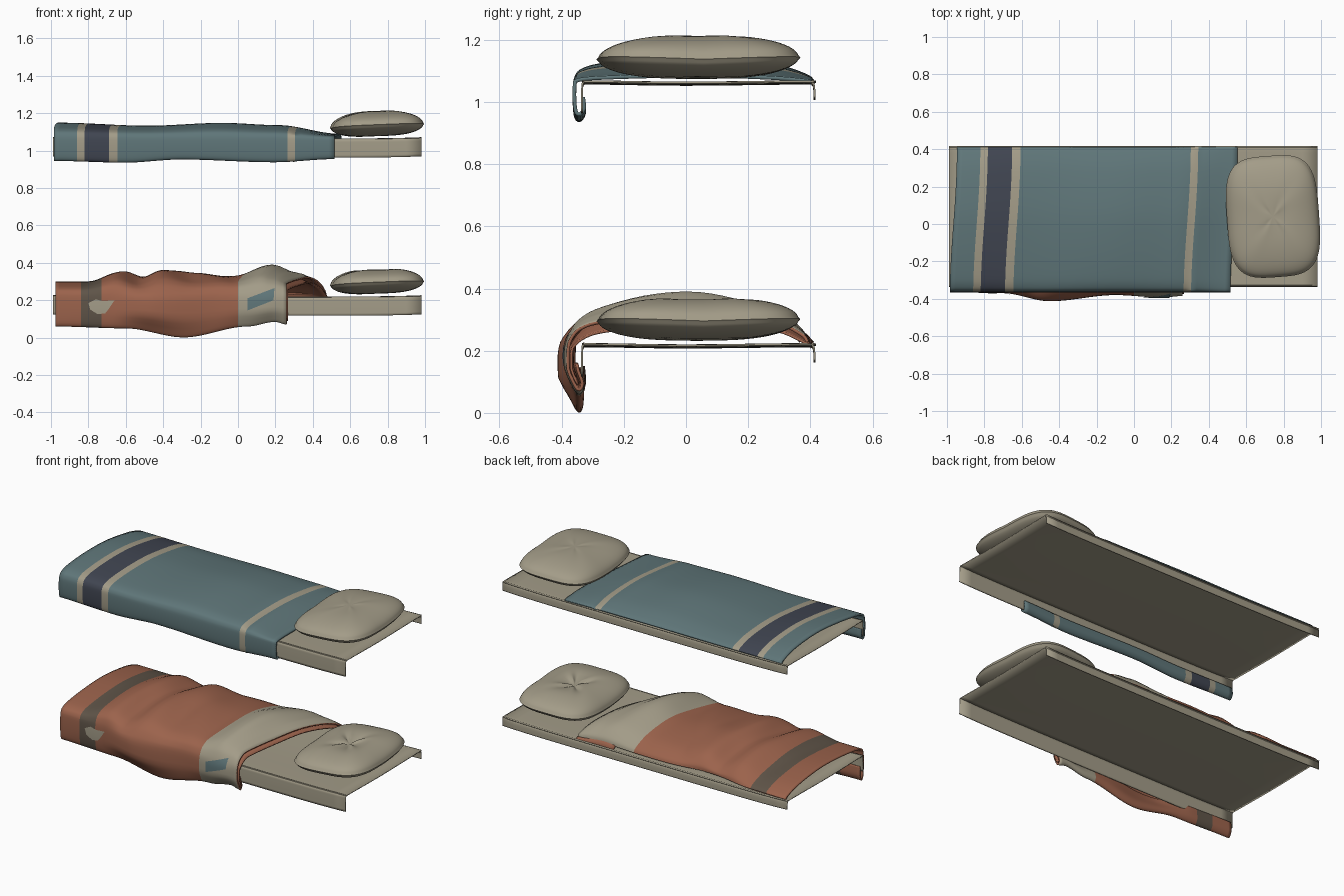
import bpy, bmesh, math
from mathutils import Vector
from mathutils.bvhtree import BVHTree

cube = bpy.data.objects.get("Cube")
if cube:
    bpy.data.objects.remove(cube, do_unlink=True)


def material(name, *srgb):
    color = [((c / 255 + 0.055) / 1.055) ** 2.4 for c in srgb] + [1]
    mat = bpy.data.materials.new(name)
    mat.use_nodes = True
    mat.diffuse_color = color
    mat.node_tree.nodes["Principled BSDF"].inputs["Base Color"].default_value = color
    return mat


BEIGE = material("linen_beige", 163, 156, 136)
SLATE = material("slate_blue", 95, 118, 121)
NAVY = material("dark_navy", 64, 69, 81)
RUST = material("terracotta", 156, 99, 76)
TAUPE = material("brown_taupe", 95, 84, 72)


def smoothstep(t):
    t = min(max(t, 0), 1)
    return t * t * (3 - 2 * t)


def ease(points, x):
    """Smoothly blended height at x along a list of (x, value)."""
    if x <= points[0][0]:
        return points[0][1]
    for (a, va), (b, vb) in zip(points, points[1:]):
        if x <= b:
            return va + (vb - va) * smoothstep((x - a) / (b - a))
    return points[-1][1]


def spline(points, steps):
    """Catmull-Rom samples through 2D points."""
    p = [Vector(q) for q in points]
    p = [p[0]] + p + [p[-1]]
    out = []
    for a, b, c, d in zip(p, p[1:], p[2:], p[3:]):
        for i in range(steps):
            t = i / steps
            out.append((2 * b + (c - a) * t + (2 * a - 5 * b + 4 * c - d) * t * t
                        + (3 * b - a - 3 * c + d) * t ** 3) / 2)
    return out + [p[-1]]


def finish(name, bm, mats, thickness=0):
    mesh = bpy.data.meshes.new(name)
    bm.to_mesh(mesh)
    obj = bpy.data.objects.new(name, mesh)
    bpy.context.collection.objects.link(obj)
    for m in mats:
        mesh.materials.append(m)
    if thickness:
        mod = obj.modifiers.new("thickness", "SOLIDIFY")
        mod.thickness = thickness
        mod.offset = -1
        # inside and rim take the last material
        mod.material_offset = mod.material_offset_rim = len(mats) - 1
    bpy.ops.object.select_all(action="DESELECT")
    bpy.context.view_layer.objects.active = obj
    obj.select_set(True)
    bpy.ops.object.shade_smooth_by_angle(angle=math.radians(50))
    return obj


def cloth(name, columns, section, place, mats, pick, thickness):
    """Sweep a cross-section along x; pick(u) chooses each column's material."""
    bm = bmesh.new()
    grid = [[bm.verts.new(place(u, y, k)) for y, k in section] for u in columns]
    for i in range(len(columns) - 1):
        mid = (columns[i] + columns[i + 1]) / 2
        for j in range(len(section) - 1):
            f = bm.faces.new((grid[i][j], grid[i + 1][j], grid[i + 1][j + 1], grid[i][j + 1]))
            f.material_index = pick(mid)
    bm.normal_update()
    tree = BVHTree.FromBMesh(bm)
    finish(name, bm, mats, thickness)
    return tree


def columns(start, end, count, cuts=()):
    return sorted({start + (end - start) * i / count for i in range(count + 1)} | set(cuts))


# Mattress sheets: shallow tray turned down along both long sides
def sheet(name, deck):
    section = spline([(-.338, -.1), (-.337, -.03), (-.332, -.004), (-.3, 0), (0, -.004),
                      (.38, 0), (.408, -.005), (.415, -.02), (.416, -.055)], 4)

    def place(u, y, k):
        return u, y, deck + k + .008 * abs(u) ** 6
    cloth(name, columns(-.99, .98, 24), section, place, [BEIGE], lambda u: 0, .006)


# Pillows: rounded cushion with a seam lip and a dimpled top
def pillow(name, seam, dimple):
    bm = bmesh.new()
    bmesh.ops.create_uvsphere(bm, u_segments=64, v_segments=32, radius=1)
    turn = math.radians(4)
    for v in bm.verts:
        x, y, z = v.co
        r, a = math.hypot(x, y), math.atan2(y, x)
        rho = r ** .85 * (1.015 if abs(z) < .01 else 1)
        px = .243 * rho * math.copysign(abs(math.cos(a)) ** .57, math.cos(a))
        py = .32 * rho * math.copysign(abs(math.sin(a)) ** .57, math.sin(a))
        h = z * (.078 if z > 0 else .062)
        if z > 0:
            h -= dimple * math.exp(-(r / .28) ** 2) * (1 + .3 * math.cos(5 * a))
            h += .004 * r * (1 - r) * math.sin(5 * a)
        v.co = (.743 + px * math.cos(turn) - py * math.sin(turn),
                .04 + px * math.sin(turn) + py * math.cos(turn),
                seam + h + .04 * px - .012 * (1 - abs(py) / .33) * r)
    finish(name, bm, [BEIGE])


sheet("upper_sheet", 1.062)
sheet("lower_sheet", .217)
pillow("upper_pillow", 1.14, .006)
pillow("lower_pillow", .298, .028)

# Blanket section: hem, front drop, then over the bed (0 hem, 1 deck, 2 crest)
SECTION = spline([(-.325, .55), (-.322, .2), (-.34, 0), (-.36, .12), (-.365, .7),
                  (-.358, 1.2), (-.335, 1.5), (-.27, 1.72), (-.1, 1.95), (.08, 2),
                  (.28, 1.7), (.385, 1.3), (.412, 1.05)], 5)


def blanket_height(k, low, deck, high):
    return low + (deck - low) * k if k < 1 else deck + (high - deck) * (k - 1)


# Upper blanket: slate with cross stripes
UPPER_TOP = [(-.97, 1.148), (-.5, 1.132), (-.1, 1.147), (.2, 1.135), (.52, 1.09)]
UPPER_HEM = [(-.97, .945), (-.6, .936), (-.3, .953), (.2, .938), (.52, .955)]


def upper_place(u, y, k):
    x = u + .03 * (y + .36) / .77 + .006 * math.sin(6 * y)
    return x, y, blanket_height(k, ease(UPPER_HEM, u), 1.067, ease(UPPER_TOP, u))


def upper_pick(u):
    if -.815 < u < -.685:
        return 1
    return 0 if -.855 < u < -.64 or .27 < u < .31 else 2


cloth("upper_blanket", columns(-.98, .52, 50, (-.855, -.815, -.685, -.64, .27, .31)),
      SECTION, upper_place, [BEIGE, NAVY, SLATE], upper_pick, .012)

# Lower blanket: rumpled terracotta with a turned-back beige head end
LOWER_TOP = [(-.97, .3), (-.8, .3), (-.62, .355), (-.51, .318), (-.39, .365), (-.22, .338),
             (-.04, .332), (.12, .385), (.2, .355), (.26, .325)]
LOWER_HEM = [(-.97, .06), (-.6, .05), (-.29, .002), (.05, .06), (.2, .085), (.26, .07)]
BULGE = [(-.97, 0), (-.7, .005), (-.45, .048), (-.1, .015), (.15, .028), (.26, .02)]


def lower_place(u, y, k, inset=0):
    x = u + smoothstep((u + .2) / .46) * .21 * max(0, (y + .3) / .7)
    crest = ease(LOWER_TOP, u - .1 * y * smoothstep(-4 * u))
    push = ease(BULGE, u) * smoothstep(k / .5) * (1 - smoothstep(k - .8))
    z = blanket_height(k, ease(LOWER_HEM, u), .225, crest)
    # soft diagonal creases over the top
    if k > 1:
        z += .006 * (k - 1) * math.sin(22 * u + 9 * y) * smoothstep(3 * (u + .8))
    return x, y - push + inset * .4, z - inset * smoothstep(k - .5)


def lower_pick(u):
    if u > 0:
        return 0
    return 1 if -.84 < u < -.73 else 2


surface = cloth("lower_blanket", columns(-.975, .26, 60, (-.84, -.73, 0)), SECTION,
                lower_place, [BEIGE, TAUPE, RUST], lower_pick, .01)

# Terracotta layer showing beneath the turned-back edge
cloth("blanket_fold_underlayer", columns(.08, .268, 8), SECTION[15:],
      lambda u, y, k: lower_place(u, y, k, .03), [RUST], lambda u: 0, .008)


# Sewn patches laid onto the front drop
def patch(name, outline, mat):
    bm = bmesh.new()
    face = bm.faces.new([bm.verts.new((x, -1, z)) for x, z in outline])
    bmesh.ops.poke(bm, faces=[face])
    bmesh.ops.subdivide_edges(bm, edges=bm.edges[:], cuts=4, use_grid_fill=True)
    for v in bm.verts:
        hit = surface.ray_cast(v.co, Vector((0, 1, 0)))[0]
        v.co.y = (hit.y if hit else -.38) - .004
    bm.normal_update()
    finish(name, bm, [mat])


patch("slate_patch", [(.05, .145), (.19, .2), (.195, .265), (.05, .21)], SLATE)
patch("torn_patch", [(-.79, .15), (-.75, .125), (-.71, .13), (-.69, .155), (-.66, .2),
                     (-.72, .195), (-.76, .205), (-.8, .185)], BEIGE)
